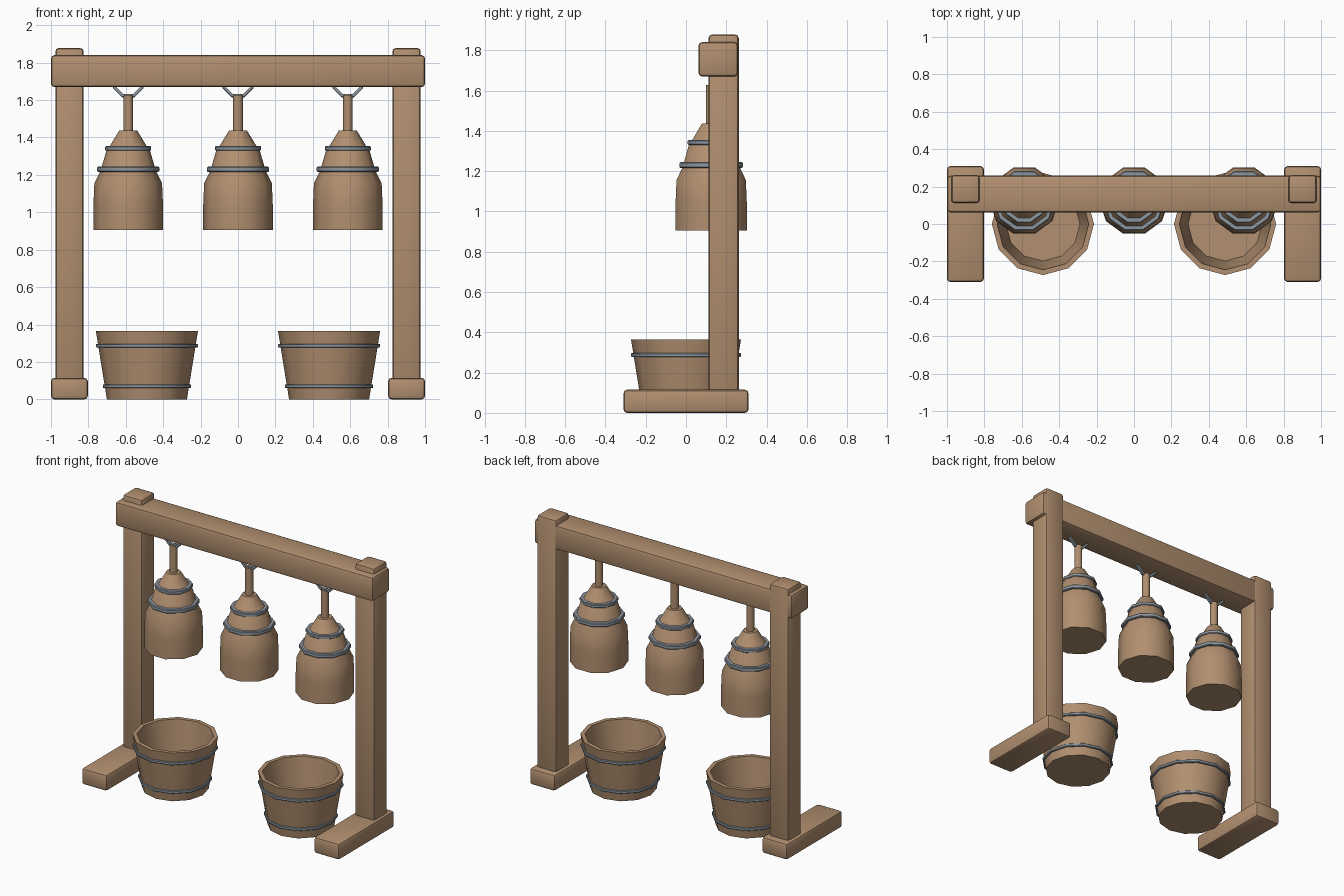
import bpy, bmesh, math

default = bpy.data.objects.get("Cube")
if default:
    bpy.data.objects.remove(default, do_unlink=True)


def material(name, color):
    m = bpy.data.materials.new(name)
    m.use_nodes = True
    m.diffuse_color = color
    m.node_tree.nodes["Principled BSDF"].inputs["Base Color"].default_value = color
    return m


WOOD = material("warm wood", (0.44, 0.275, 0.16, 1))
METAL = material("grey metal", (0.27, 0.31, 0.35, 1))


def finish(name, bm, mat, loc=(0, 0, 0)):
    bmesh.ops.recalc_face_normals(bm, faces=bm.faces)
    mesh = bpy.data.meshes.new(name)
    bm.to_mesh(mesh)
    bm.free()
    mesh.materials.append(mat)
    ob = bpy.data.objects.new(name, mesh)
    ob.location = loc
    bpy.context.collection.objects.link(ob)
    bpy.ops.object.select_all(action="DESELECT")
    ob.select_set(True)
    bpy.context.view_layer.objects.active = ob
    bpy.ops.object.shade_smooth_by_angle(angle=math.radians(38))
    return ob


def timber(name, lo, hi, bevel=0.018):
    """Rounded box between two corners."""
    bm = bmesh.new()
    bmesh.ops.create_cube(bm, size=1)
    for v in bm.verts:
        for i in range(3):
            v.co[i] = (lo[i] + hi[i]) / 2 + v.co[i] * (hi[i] - lo[i])
    bmesh.ops.bevel(bm, geom=bm.edges[:], offset=bevel, segments=2,
                    profile=0.5, affect="EDGES")
    return finish(name, bm, WOOD)


def lathe(name, profile, sides, mat, loc, closed=False):
    """Spin (radius, z) points; a closed profile makes a ring."""
    bm = bmesh.new()
    loops = []
    for r, z in profile:
        angles = [2 * math.pi * k / sides for k in range(sides)]
        loops.append([bm.verts.new((r * math.cos(a), r * math.sin(a), z))
                      for a in angles])
    pairs = list(zip(loops, loops[1:]))
    if closed:
        pairs.append((loops[-1], loops[0]))
    else:
        bm.faces.new(loops[0])
        bm.faces.new(loops[-1])
    for a, b in pairs:
        for k in range(sides):
            n = (k + 1) % sides
            bm.faces.new((a[k], a[n], b[n], b[k]))
    return finish(name, bm, mat, loc)


def band(name, inner, outer, z, half, sides, loc):
    c = half * 0.35
    section = [(inner, z - half), (outer - c, z - half), (outer, z - half + c),
               (outer, z + half - c), (outer - c, z + half), (inner, z + half)]
    return lathe(name, section, sides, METAL, loc, closed=True)


# Frame
timber("cross_beam", (-1, 0.062, 1.67), (1, 0.258, 1.84))
for side, s in (("left", 1), ("right", -1)):
    x0, x1 = sorted((s * 0.825, s * 0.977))
    timber(side + "_post", (x0, 0.112, 0.08), (x1, 0.262, 1.878))
    x0, x1 = sorted((s * 0.803, s))
    timber(side + "_foot", (x0, -0.31, 0), (x1, 0.31, 0.115))

# Hanging vessels with stem, bands and hook
bell = [(0.186, 0.905), (0.186, 1.04), (0.181, 1.155), (0.148, 1.222),
        (0.115, 1.335), (0.1, 1.352), (0.048, 1.437)]
for label, x in (("right", -0.587), ("middle", 0), ("left", 0.587)):
    loc = (x, 0.125, 0)
    lathe(label + "_vessel", bell, 10, WOOD, loc)
    lathe(label + "_stem", [(0.026, 1.42), (0.026, 1.627)], 10, WOOD, loc)
    band(label + "_lower_band", 0.13, 0.166, 1.23, 0.014, 10, loc)
    band(label + "_upper_band", 0.09, 0.123, 1.342, 0.012, 10, loc)
    hook = band(label + "_hook", 0.07, 0.089, 0, 0.01, 8, (x, 0.125, 1.697))
    hook.rotation_euler = (math.pi / 2, math.pi / 8, 0)

# Open buckets with two bands each
bucket = [(0.214, 0), (0.273, 0.365), (0.245, 0.365), (0.198, 0.03)]
for label, x in (("right", -0.487), ("left", 0.487)):
    loc = (x, 0, 0)
    lathe(label + "_bucket", bucket, 12, WOOD, loc)
    band(label + "_bucket_upper_band", 0.252, 0.272, 0.287, 0.01, 12, loc)
    band(label + "_bucket_lower_band", 0.216, 0.236, 0.07, 0.01, 12, loc)
